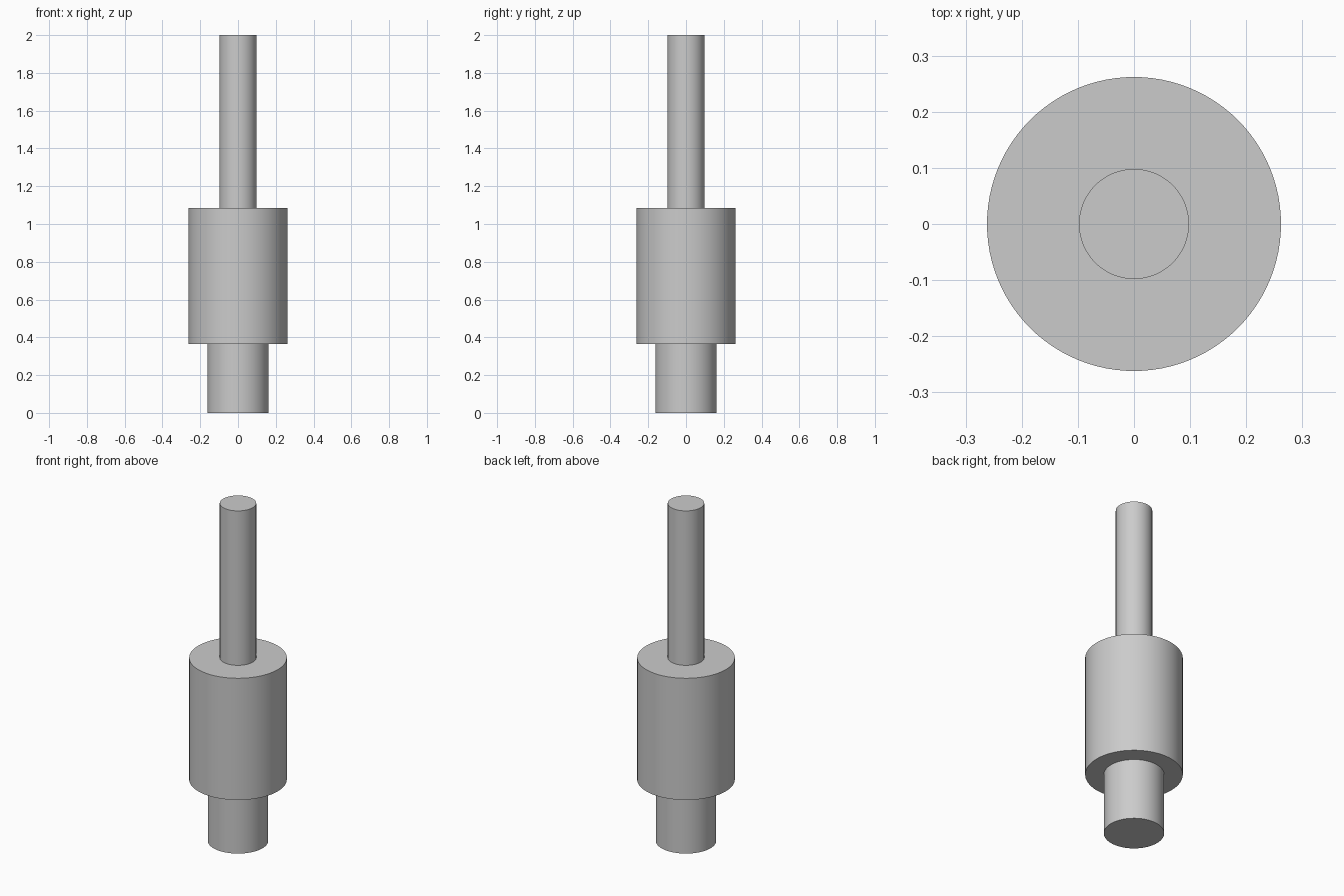
import bpy
import math

cube = bpy.data.objects.get("Cube")
if cube:
    bpy.data.objects.remove(cube, do_unlink=True)

# Single grey metal
grey = bpy.data.materials.new("grey metal")
grey.use_nodes = True
colour = (0.6, 0.6, 0.6, 1.0)
grey.diffuse_color = colour
grey.node_tree.nodes["Principled BSDF"].inputs["Base Color"].default_value = colour


def cylinder(name, radius, bottom, top):
    """Upright round section with smooth sides and sharp rims."""
    bpy.ops.mesh.primitive_cylinder_add(
        vertices=96, radius=radius, depth=top - bottom,
        location=(0, 0, (bottom + top) / 2))
    obj = bpy.context.object
    obj.name = obj.data.name = name
    obj.data.materials.append(grey)
    bpy.ops.object.shade_smooth_by_angle(angle=math.radians(30))
    return obj


# Stepped shaft, bottom to top
cylinder("lower_stub", 0.162, 0.0, 0.364)
cylinder("main_body", 0.262, 0.364, 1.085)
cylinder("upper_rod", 0.098, 1.085, 2.0)
